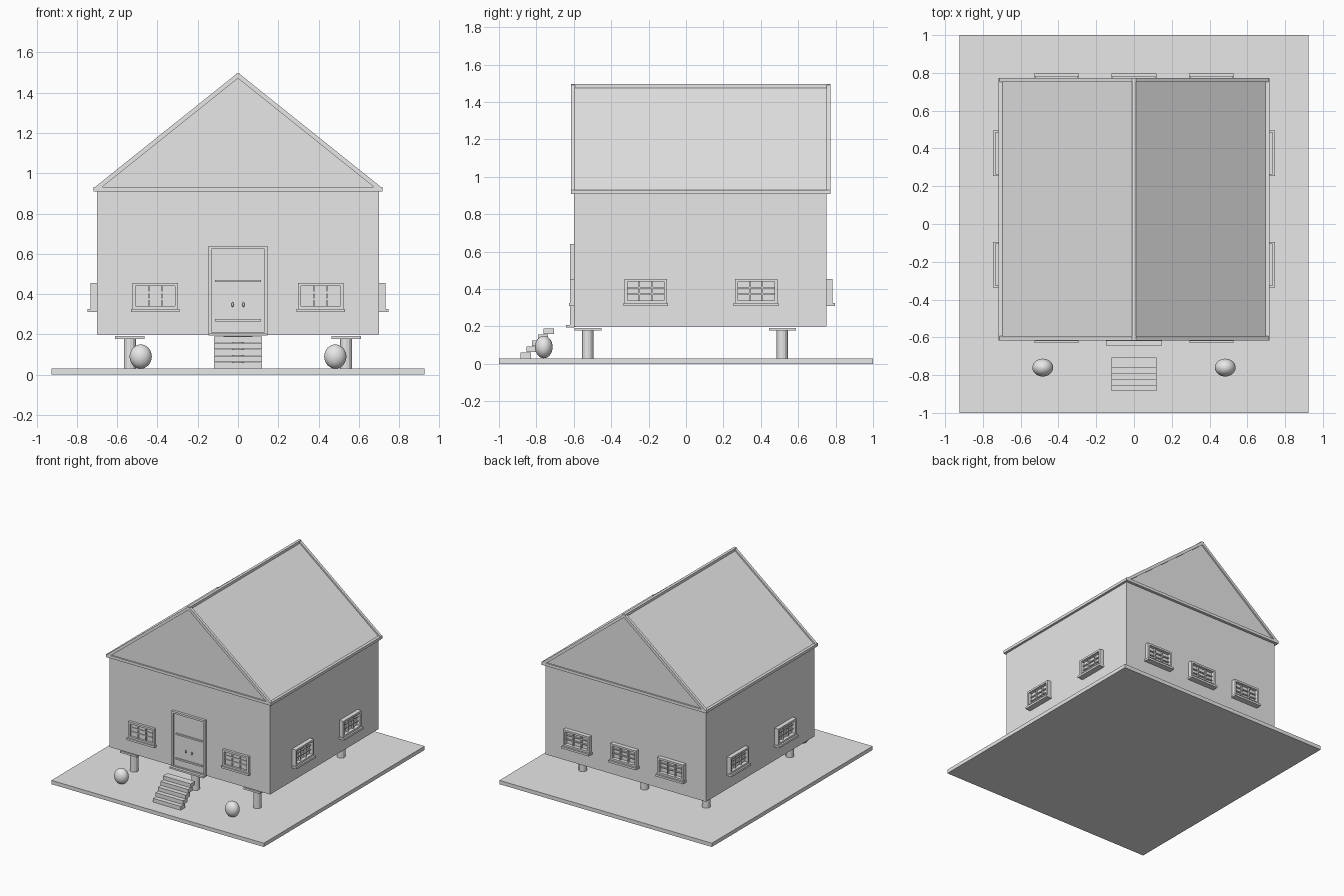
import bpy, bmesh, math
from mathutils import Matrix, Vector

cube = bpy.data.objects.get("Cube")
if cube:
    bpy.data.objects.remove(cube, do_unlink=True)

# Single material
GREY = (0.8, 0.8, 0.8, 1)
mat = bpy.data.materials.new("light_grey")
mat.use_nodes = True
mat.diffuse_color = GREY
mat.node_tree.nodes["Principled BSDF"].inputs["Base Color"].default_value = GREY


def finish(name, bm, matrix=None):
    if matrix:
        bm.transform(matrix)
    bmesh.ops.recalc_face_normals(bm, faces=bm.faces)
    mesh = bpy.data.meshes.new(name)
    bm.to_mesh(mesh)
    bm.free()
    mesh.materials.append(mat)
    obj = bpy.data.objects.new(name, mesh)
    bpy.context.collection.objects.link(obj)
    return obj


def add_box(bm, x, y, z):
    """Box given by its (min, max) range on each axis."""
    size = [r[1] - r[0] for r in (x, y, z)]
    mid = Vector([(r[0] + r[1]) / 2 for r in (x, y, z)])
    bmesh.ops.create_cube(bm, size=1, matrix=Matrix.Translation(mid) @ Matrix.Diagonal((*size, 1)))


def add_bar(bm, a, b, t, extend=0):
    """Square bar between two points."""
    a, b = Vector(a), Vector(b)
    d = b - a
    m = Matrix.Translation((a + b) / 2) @ d.to_track_quat('Z', 'Y').to_matrix().to_4x4()
    bmesh.ops.create_cube(bm, size=1, matrix=m @ Matrix.Diagonal((t, t, d.length + extend, 1)))


def box(name, x, y, z):
    bm = bmesh.new()
    add_box(bm, x, y, z)
    return finish(name, bm)


def add_frame(bm, half_w, z, y, t):
    """Rectangular frame: two stiles and two rails."""
    for s in (-1, 1):
        add_box(bm, sorted((s * half_w, s * (half_w - t))), y, z)
    inner = half_w - t
    add_box(bm, (-inner, inner), y, (z[0], z[0] + t))
    add_box(bm, (-inner, inner), y, (z[1] - t, z[1]))


# Ground and house body
box("ground_slab", (-0.925, 0.925), (-1, 1), (0, 0.03))
box("house_walls", (-0.7, 0.7), (-0.6, 0.75), (0.2, 0.915))

# Roof prism
EAVE, RIDGE, Y0, Y1, HALF = 0.92, 1.485, -0.605, 0.762, 0.707
bm = bmesh.new()
gable = bm.faces.new([bm.verts.new((x, Y0, z)) for x, z in ((-HALF, EAVE), (HALF, EAVE), (0, RIDGE))])
side = bmesh.ops.extrude_face_region(bm, geom=[gable])
bmesh.ops.translate(bm, vec=(0, Y1 - Y0, 0), verts=[v for v in side["geom"] if isinstance(v, bmesh.types.BMVert)])
finish("roof", bm)

# Trim along every roof edge
bm = bmesh.new()
T = 0.022
for x, z in ((-HALF, EAVE), (HALF, EAVE), (0, RIDGE)):
    add_bar(bm, (x, Y0, z), (x, Y1, z), T, T)
for y in (Y0, Y1):
    add_bar(bm, (-HALF, y, EAVE), (HALF, y, EAVE), T, T)
    for s in (-1, 1):
        add_bar(bm, (s * HALF, y, EAVE), (0, y, RIDGE), T)
finish("roof_trim", bm)


# Windows: built facing -y, then turned onto each wall
def window(name, x, y, angle, depth=1):
    bm = bmesh.new()
    back = 0.02
    add_frame(bm, 0.113, (0.325, 0.455), (-0.033 * depth, back), 0.015)
    add_box(bm, (-0.1, 0.1), (-0.006 * depth, back), (0.335, 0.445))
    for mx in (-0.034, 0.034):
        add_box(bm, (mx - 0.004, mx + 0.004), (-0.02 * depth, back), (0.335, 0.445))
    for mz in (0.375, 0.408):
        add_box(bm, (-0.1, 0.1), (-0.016 * depth, back), (mz - 0.004, mz + 0.004))
    add_box(bm, (-0.12, 0.12), (-0.046 * depth, back), (0.31, 0.326))
    finish(name, bm, Matrix.Translation((x, y, 0)) @ Matrix.Rotation(angle, 4, 'Z'))


for s, label in ((1, "left"), (-1, "right")):
    window(f"front_window_{label}", s * 0.41, -0.6, 0, 0.58)
    window(f"side_window_{label}_front", s * 0.7, -0.215, s * math.pi / 2)
    window(f"side_window_{label}_back", s * 0.7, 0.375, s * math.pi / 2)
for x, label in ((-0.41, "right"), (0, "middle"), (0.41, "left")):
    window(f"back_window_{label}", x, 0.75, math.pi)

# Door with frame, rails, threshold and knobs
bm = bmesh.new()
add_frame(bm, 0.147, (0.197, 0.64), (-0.62, -0.59), 0.015)
finish("door_frame", bm)
box("door_panel", (-0.133, 0.133), (-0.606, -0.59), (0.21, 0.626))
for z, label in ((0.27, "lower"), (0.465, "upper")):
    box(f"door_rail_{label}", (-0.115, 0.115), (-0.614, -0.6), (z - 0.006, z + 0.006))
box("door_threshold", (-0.147, 0.147), (-0.642, -0.6), (0.195, 0.208))


def ellipsoid(name, centre, radii, u, v):
    bm = bmesh.new()
    bmesh.ops.create_uvsphere(bm, u_segments=u, v_segments=v, radius=1)
    for f in bm.faces:
        f.smooth = True
    return finish(name, bm, Matrix.Translation(centre) @ Matrix.Diagonal((*radii, 1)))


for s, label in ((1, "left"), (-1, "right")):
    ellipsoid(f"door_knob_{label}", (s * 0.027, -0.612, 0.348), (0.006, 0.008, 0.012), 12, 8)
    ellipsoid(f"round_bush_{label}", (s * 0.483, -0.76, 0.09), (0.055, 0.047, 0.06), 32, 16)

# Stilts with flat square caps, three in each row
for y, row in ((-0.525, "front"), (0.515, "back")):
    for x, label in ((-0.537, "right"), (0, "middle"), (0.537, "left")):
        bm = bmesh.new()
        bmesh.ops.create_cone(bm, cap_ends=True, segments=12, radius1=0.03, radius2=0.03, depth=0.15,
                              matrix=Matrix.Translation((x, y, 0.105)))
        add_box(bm, (x - 0.073, x + 0.073), (y - 0.072, y + 0.072), (0.178, 0.193))
        finish(f"stilt_{row}_{label}", bm)

# Front steps
for i in range(5):
    y, z = -0.885 + i * 0.031, 0.03 + i * 0.0325
    box(f"step_{i + 1}", (-0.12, 0.12), (y, y + 0.055), (z, z + 0.03))
